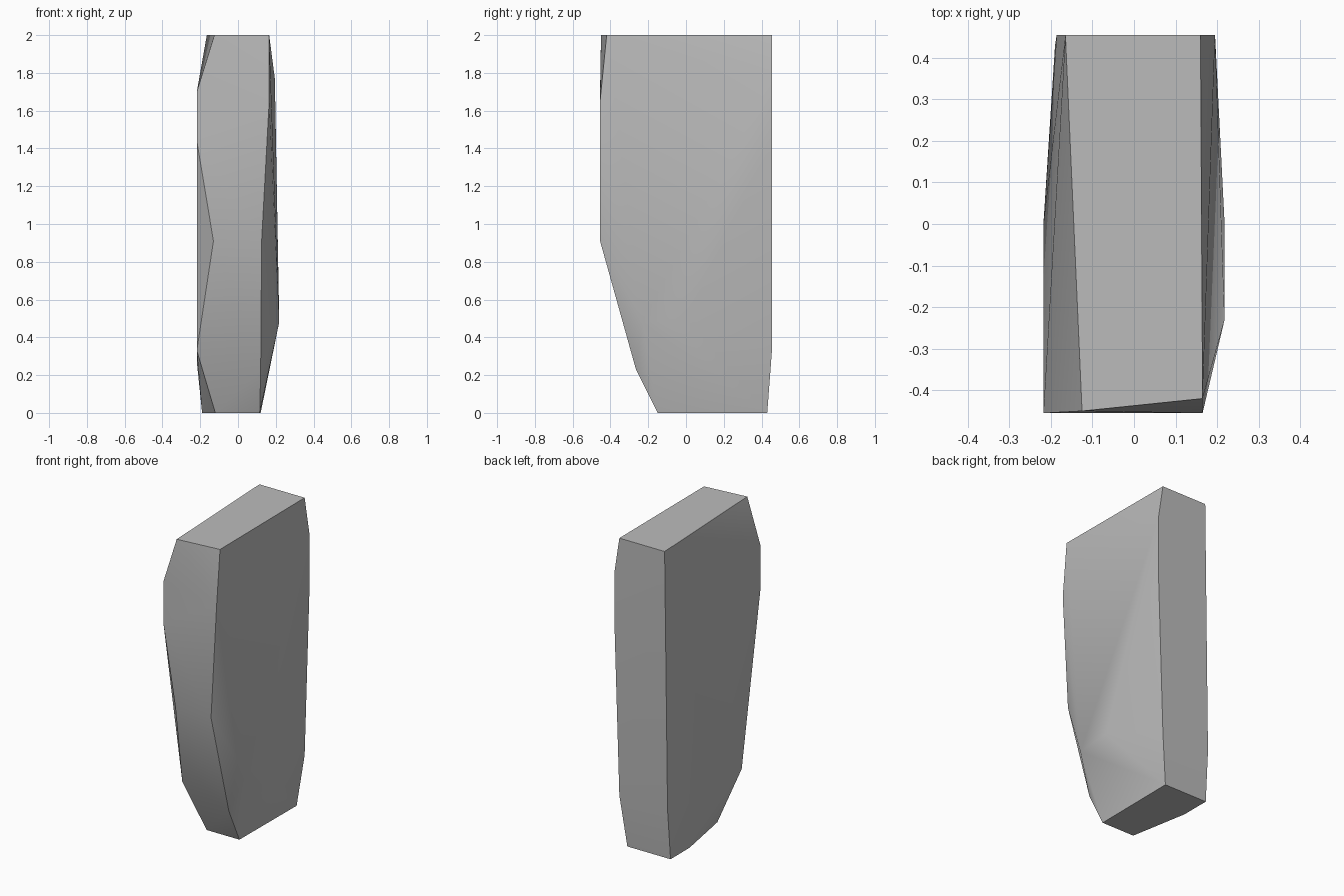
import bpy
import bmesh
import math

# Remove the default cube only
default_cube = bpy.data.objects.get("Cube")
if default_cube:
    bpy.data.objects.remove(default_cube, do_unlink=True)


def make_material(name, colour):
    material = bpy.data.materials.new(name)
    material.use_nodes = True
    material.diffuse_color = colour
    shader = material.node_tree.nodes["Principled BSDF"]
    shader.inputs["Base Color"].default_value = colour
    return material


def hull_object(name, corner_chains, material):
    """Wrap a faceted convex solid around chains of corner points."""
    bm = bmesh.new()
    for chain in corner_chains:
        for point in chain:
            bm.verts.new(point)
    hull = bmesh.ops.convex_hull(bm, input=bm.verts[:], use_existing_faces=False)
    # Drop points swallowed by the hull
    stray = [v for v in bm.verts if not v.link_faces]
    bmesh.ops.delete(bm, geom=stray, context="VERTS")
    # Merge coplanar triangles into clean facets
    bmesh.ops.dissolve_limit(bm, angle_limit=math.radians(0.5),
                             verts=bm.verts[:], edges=bm.edges[:])
    bmesh.ops.recalc_face_normals(bm, faces=bm.faces[:])
    mesh = bpy.data.meshes.new(name)
    bm.to_mesh(mesh)
    bm.free()
    mesh.materials.append(material)
    obj = bpy.data.objects.new(name, mesh)
    bpy.context.collection.objects.link(obj)
    return obj


FRONT, BACK = -0.455, 0.455
WIDE = 0.218

# Corner edges of the slab, each running from the top down
front_left_edge = [
    (0.165, -0.42, 2),
    (0.165, FRONT, 1.65),
    (0.125, FRONT, 0.91),
    (0.12, -0.265, 0.23),
    (0.115, -0.15, 0),
]
front_right_edge = [
    (-0.125, -0.45, 2),
    (-WIDE, FRONT, 1.7),
    (-WIDE, FRONT, 1.44),
    (-0.13, FRONT, 0.91),
    (-WIDE, -0.26, 0.33),
    (-0.12, -0.15, 0),
]
back_left_edge = [
    (0.16, BACK, 2),
    (0.195, BACK, 1.77),
    (0.195, BACK, 1.43),
    (0.16, BACK, 0.33),
    (0.12, 0.43, 0),
]
back_right_edge = [
    (-0.165, BACK, 2),
    (-0.186, BACK, 0.33),
    (-0.19, 0.43, 0),
]

# Shallow bulges on the two broad sides
left_bulge = [(WIDE, -0.23, 0.48), (WIDE, 0, 0.5)]
right_bulge = [(-WIDE, 0, 0.27), (-0.19, 0.236, 0)]

stone_grey = make_material("stone grey", (0.5, 0.5, 0.5, 1))
slab = hull_object(
    "stone_slab",
    [front_left_edge, front_right_edge, back_left_edge, back_right_edge,
     left_bulge, right_bulge],
    stone_grey,
)

# Soften shallow facets while keeping the main corners crisp
bpy.ops.object.select_all(action="DESELECT")
slab.select_set(True)
bpy.context.view_layer.objects.active = slab
bpy.ops.object.shade_smooth_by_angle(angle=math.radians(30))
